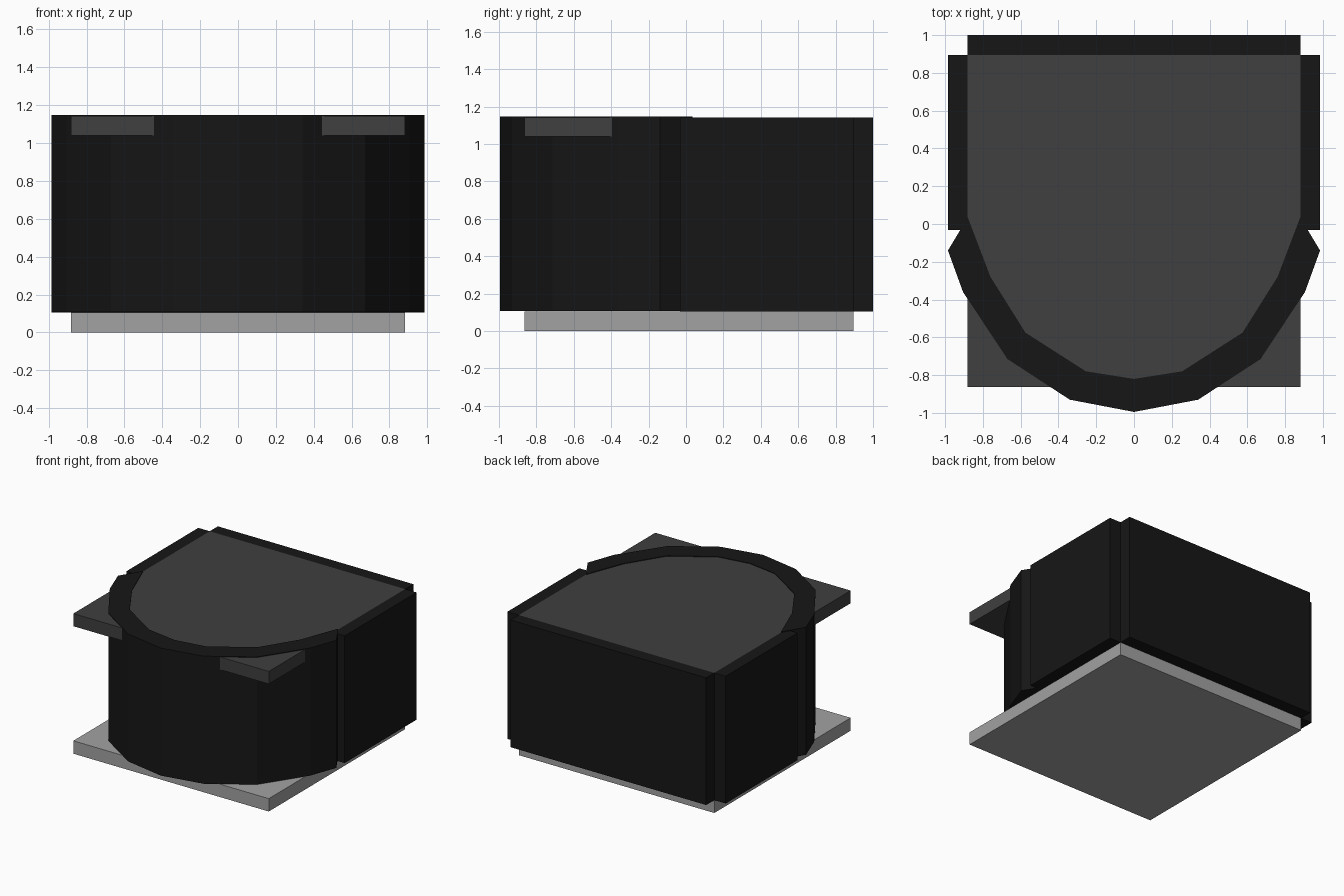
import bpy, bmesh

if "Cube" in bpy.data.objects:
    bpy.data.objects.remove(bpy.data.objects["Cube"])


def make_material(name, value):
    mat = bpy.data.materials.new(name)
    mat.diffuse_color = (value, value, value, 1)
    mat.use_nodes = True
    mat.node_tree.nodes["Principled BSDF"].inputs["Base Color"].default_value = mat.diffuse_color
    return mat


def prism(name, outline, z0, z1, mat):
    """Extrude a flat outline from z0 up to z1."""
    bm = bmesh.new()
    face = bm.faces.new([bm.verts.new((x, y, z0)) for x, y in outline])
    ext = bmesh.ops.extrude_face_region(bm, geom=[face])
    verts = [g for g in ext["geom"] if isinstance(g, bmesh.types.BMVert)]
    bmesh.ops.translate(bm, verts=verts, vec=(0, 0, z1 - z0))
    bmesh.ops.recalc_face_normals(bm, faces=bm.faces)
    mesh = bpy.data.meshes.new(name)
    bm.to_mesh(mesh)
    bm.free()
    mesh.materials.append(mat)
    obj = bpy.data.objects.new(name, mesh)
    bpy.context.collection.objects.link(obj)
    return obj


def rect(x0, x1, y0, y1):
    return [(x0, y0), (x1, y0), (x1, y1), (x0, y1)]


def mirrored(half):
    """Complete a right-hand polyline ending on x = 0."""
    return half + [(-x, y) for x, y in reversed(half[:-1])]


floor_mat = make_material("floor_grey", 0.36)
ceiling_mat = make_material("ceiling_dark_grey", 0.05)
wall_mat = make_material("wall_black", 0.008)

# Floor and ceiling slabs
prism("floor", rect(-0.882, 0.882, -0.863, 0.895), 0, 0.105, floor_mat)
prism("ceiling", rect(-0.882, 0.882, -0.863, 0.895), 1.04, 1.143, ceiling_mat)

# Straight walls
prism("back_wall", rect(-0.882, 0.882, 0.895, 1.0), 0.105, 1.143, wall_mat)
prism("right_wall", rect(0.882, 0.985, -0.032, 0.895), 0.105, 1.143, wall_mat)
prism("left_wall", rect(-0.985, -0.882, -0.032, 0.895), 0.105, 1.143, wall_mat)

# Faceted curved front wall
outer = mirrored([(0.985, -0.14), (0.905, -0.36), (0.67, -0.715),
                  (0.34, -0.93), (0, -0.995)])
inner = mirrored([(0.88, 0.035), (0.76, -0.28), (0.575, -0.575),
                  (0.255, -0.78), (0, -0.82)])
prism("curved_front_wall", outer + inner[::-1], 0.107, 1.148, wall_mat)
